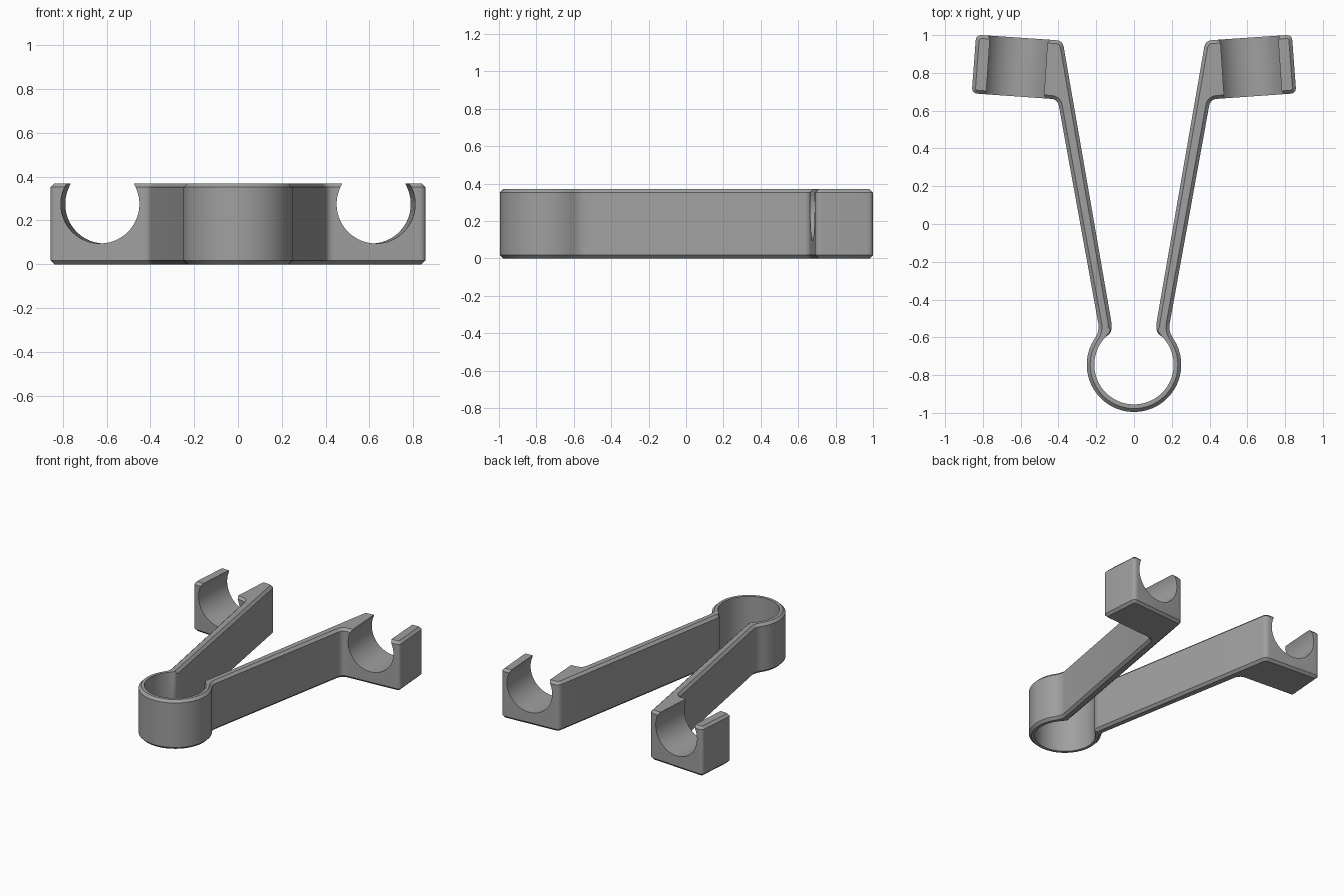
import bpy, bmesh, math
from mathutils import Vector

if "Cube" in bpy.data.objects:
    bpy.data.objects.remove(bpy.data.objects["Cube"])

HEIGHT, CHAMFER = 0.37, 0.018
RING_Y, R_OUT, R_IN = -0.745, 0.25, 0.21

grey = bpy.data.materials.new("plain grey")
grey.diffuse_color = (0.35, 0.35, 0.35, 1)
grey.use_nodes = True
grey.node_tree.nodes["Principled BSDF"].inputs["Base Color"].default_value = grey.diffuse_color


def arc(radius, a0, a1, n):
    """Points of the ring wall, angles in degrees."""
    out = []
    for i in range(n + 1):
        a = math.radians(a0 + (a1 - a0) * i / n)
        out.append(Vector((radius * math.cos(a), RING_Y + radius * math.sin(a))))
    return out


def rounded(prev, corner, nxt, size, n=5):
    """Round one corner, starting and ending 'size' away from it."""
    p, c, q = Vector(prev), Vector(corner), Vector(nxt)
    a = c + (p - c).normalized() * size
    b = c + (q - c).normalized() * size
    return [a * (1 - t) ** 2 + c * 2 * t * (1 - t) + b * t * t
            for t in (i / n for i in range(n + 1))]


# Right half of the plan outline: (point, chamfer) pairs, counter-clockwise
outer_ring = arc(R_OUT, -90, 33, 40)
inner_ring = arc(R_IN, 44, -90, 40)
neck, elbow = (0.182, -0.565), (0.404, 0.66)
front, back, shoulder = (0.859, 0.692), (0.836, 1.002), (0.378, 0.971)
tip_a, tip_b = (0.117, -0.535), (0.122, -0.575)

half = [(p, CHAMFER) for p in outer_ring]
half += [(p, CHAMFER) for p in
         rounded(outer_ring[-1], neck, elbow, 0.04)
         + rounded(neck, elbow, front, 0.035)
         + rounded(elbow, front, back, 0.032)
         + rounded(front, back, shoulder, 0.032)
         + rounded(back, shoulder, tip_a, 0.035)
         + rounded(shoulder, tip_a, tip_b, 0.015, 3)]
half += [(p, 0.006) for p in rounded(tip_a, tip_b, inner_ring[0], 0.015, 3)]
half += [(p, 0.0) for p in inner_ring]

# Mirror to the full outline
outline = half + [(Vector((-p.x, p.y)), c) for p, c in half[-2:0:-1]]


def inset(points):
    """Move every point inward by its own chamfer along the mitre."""
    res, n = [], len(points)
    for i, (p, c) in enumerate(points):
        d0 = (p - points[i - 1][0]).normalized()
        d1 = (points[(i + 1) % n][0] - p).normalized()
        n0, n1 = Vector((-d0.y, d0.x)), Vector((-d1.y, d1.x))
        m = (n0 + n1).normalized()
        res.append(p + m * (c / max(m.dot(n0), 0.5)))
    return res


# Clip body: stacked outlines with chamfered top and bottom rims
full = [p for p, c in outline]
small = inset(outline)
bm = bmesh.new()
layers = []
for pts, z in ((small, 0), (full, CHAMFER), (full, HEIGHT - CHAMFER), (small, HEIGHT)):
    layers.append([bm.verts.new((p.x, p.y, z)) for p in pts])
count = len(full)
for low, high in zip(layers, layers[1:]):
    for i in range(count):
        j = (i + 1) % count
        bm.faces.new((low[i], low[j], high[j], high[i]))
caps = [bm.faces.new(layers[0][::-1]), bm.faces.new(layers[-1])]
bm.normal_update()
bmesh.ops.triangulate(bm, faces=caps)
mesh = bpy.data.meshes.new("clip_body")
bm.to_mesh(mesh)
bm.free()
mesh.materials.append(grey)
body = bpy.data.objects.new("clip_body", mesh)
bpy.context.collection.objects.link(body)

# Cutters for the open-topped tube seats in both end blocks
cutters = []
for side in (1, -1):
    bpy.ops.mesh.primitive_cylinder_add(
        vertices=96, radius=0.18, depth=0.8, location=(side * 0.62, 0.83, 0.275),
        rotation=(math.pi / 2, 0, side * 0.066))
    cutter = bpy.context.object
    cutter.name = "seat_cutter"
    cutter.hide_render = True
    cutter.data.materials.append(grey)
    cutters.append(cutter)


def bore(cutter):
    """Cut one seat, taking the first solver that gives a sound result."""
    for solver in ('EXACT', 'MANIFOLD', 'FLOAT'):
        mod = body.modifiers.new("seat", 'BOOLEAN')
        mod.operation, mod.solver, mod.object = 'DIFFERENCE', solver, cutter
        bpy.context.view_layer.update()
        graph = bpy.context.evaluated_depsgraph_get()
        result = bpy.data.meshes.new_from_object(body.evaluated_get(graph))
        body.modifiers.clear()
        xs = [v.co.x for v in result.vertices]
        if xs and max(xs) - min(xs) > 1.65 and len(xs) > len(body.data.vertices):
            body.data = result
            return


for cutter in cutters:
    bore(cutter)
for cutter in cutters:
    bpy.data.objects.remove(cutter)

# Smooth curved walls, keep the chamfers crisp
bpy.ops.object.select_all(action='DESELECT')
body.select_set(True)
bpy.context.view_layer.objects.active = body
bpy.ops.object.shade_smooth_by_angle(angle=math.radians(30))
